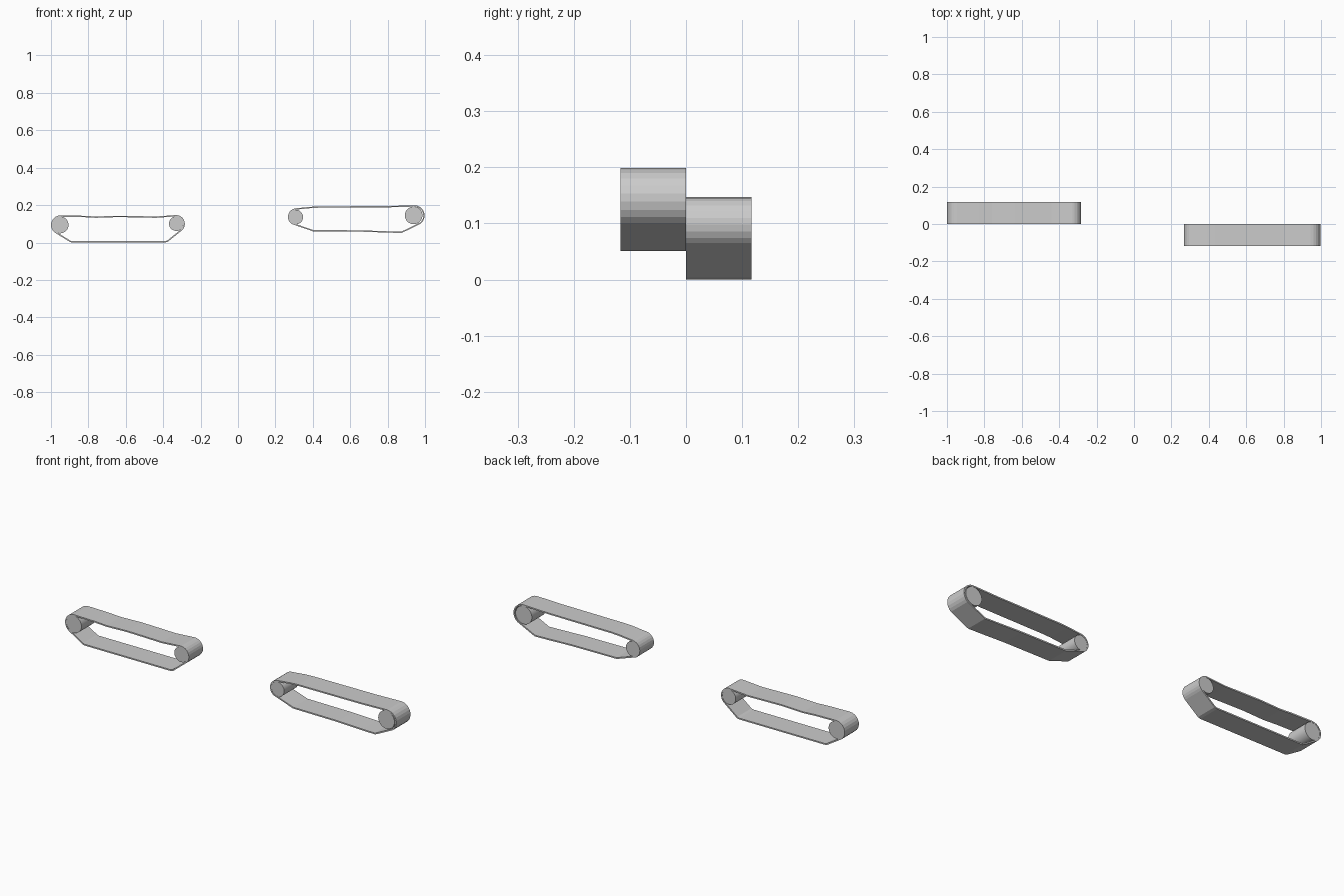
import bpy, bmesh, math
from mathutils import Vector

if "Cube" in bpy.data.objects:
    bpy.data.objects.remove(bpy.data.objects["Cube"])

THICK = 0.007


def arc(cx, cz, r, a0, a1, n=9):
    """Points in the x-z plane along an arc, angles in degrees."""
    return [(cx + r * math.cos(math.radians(a0 + (a1 - a0) * i / n)),
             cz + r * math.sin(math.radians(a0 + (a1 - a0) * i / n))) for i in range(n + 1)]


def inset(pts, d):
    """Mitred inward offset of a counter-clockwise loop."""
    out = []
    for i, p in enumerate(pts):
        p = Vector(p)
        e0 = (p - Vector(pts[i - 1])).normalized()
        e1 = (Vector(pts[(i + 1) % len(pts)]) - p).normalized()
        n0, n1 = Vector((-e0.y, e0.x)), Vector((-e1.y, e1.x))
        out.append(p + (n0 + n1) * (d / (1 + n0.dot(n1))))
    return out


def band(name, outer, y0, y1):
    """Closed belt with real thickness."""
    bm = bmesh.new()
    inner = inset(outer, THICK)
    rings = [[bm.verts.new((p[0], y, p[1])) for p in loop]
             for loop, y in ((outer, y0), (outer, y1), (inner, y1), (inner, y0))]
    n = len(outer)
    for k in range(4):
        a, b = rings[k], rings[(k + 1) % 4]
        for i in range(n):
            j = (i + 1) % n
            bm.faces.new((a[i], a[j], b[j], b[i]))
    bmesh.ops.recalc_face_normals(bm, faces=bm.faces)
    me = bpy.data.meshes.new(name)
    bm.to_mesh(me)
    bm.free()
    bpy.context.collection.objects.link(bpy.data.objects.new(name, me))


def wheel(name, x, z, r, y0, y1):
    bpy.ops.mesh.primitive_cylinder_add(vertices=32, radius=r, depth=y1 - y0,
                                        location=(x, (y0 + y1) / 2, z),
                                        rotation=(math.pi / 2, 0, 0))
    bpy.context.object.name = name
    bpy.ops.object.shade_smooth_by_angle(angle=math.radians(30))


# Left track: flat ground run, sagging top run
left = ([(-0.89, 0.0), (-0.875, 0.0), (-0.39, 0.0), (-0.375, 0.004)]
        + arc(-0.331, 0.100, 0.047, -48, 88)
        + [(-0.44, 0.139), (-0.53, 0.141), (-0.64, 0.143), (-0.76, 0.139), (-0.83, 0.143)]
        + arc(-0.949, 0.094, 0.051, 88, 236)
        + [(-0.90, 0.004)])
band("left_track_band", left, 0.0, 0.117)
wheel("left_track_idler_wheel", -0.951, 0.094, 0.045, 0.001, 0.116)
wheel("left_track_drive_wheel", -0.330, 0.101, 0.039, 0.001, 0.116)

# Right track: taut top run, shallow lower slopes
right = ([(0.40, 0.060), (0.66, 0.058), (0.80, 0.053), (0.875, 0.051)]
         + arc(0.943, 0.144, 0.055, -52, 88)
         + [(0.80, 0.195), (0.62, 0.194), (0.43, 0.193), (0.39, 0.191)]
         + arc(0.313, 0.137, 0.046, 98, 236))
band("right_track_band", right, -0.117, 0.0)
wheel("right_track_idler_wheel", 0.309, 0.136, 0.039, -0.116, -0.001)
wheel("right_track_drive_wheel", 0.939, 0.145, 0.047, -0.116, -0.001)
